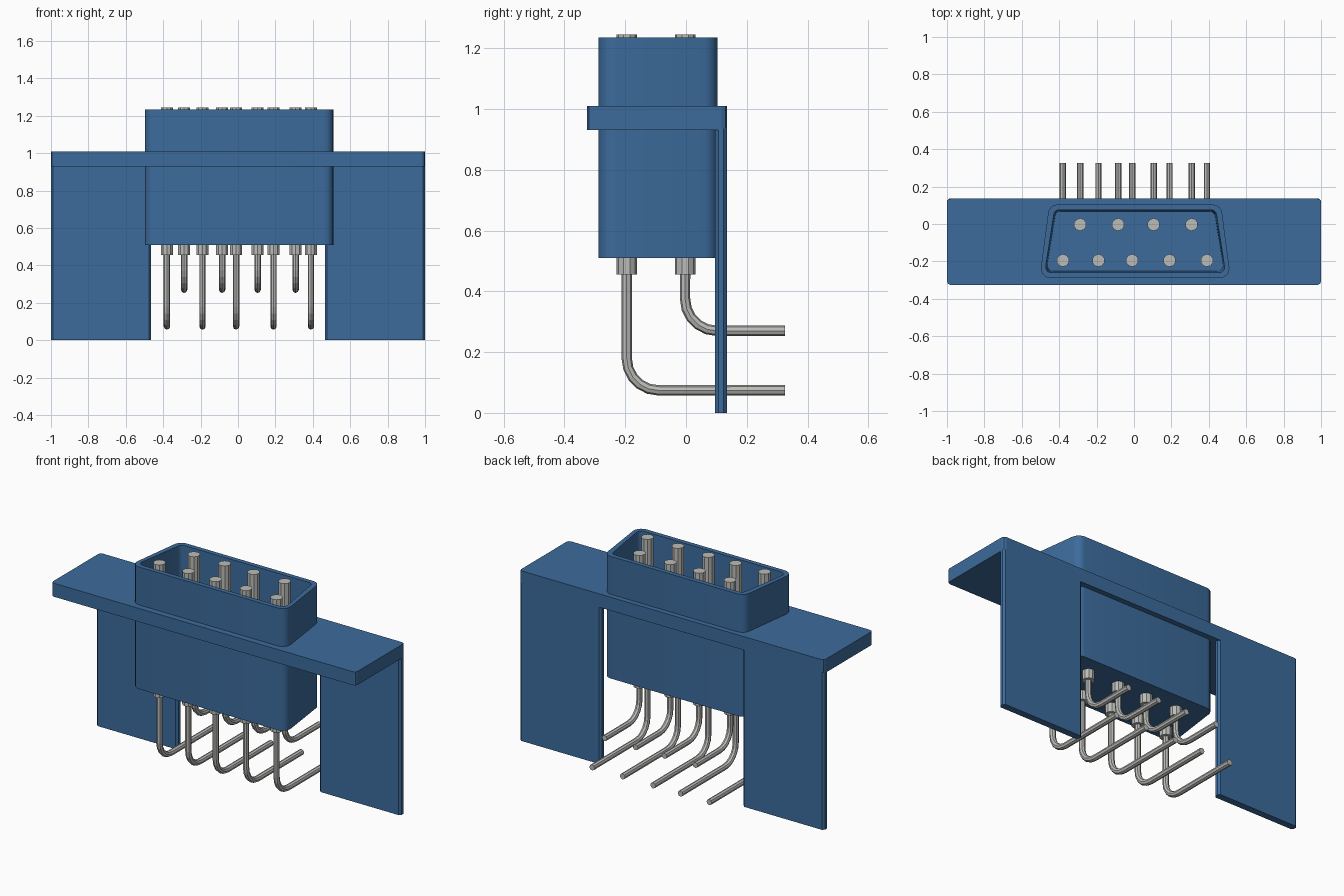
import bpy, bmesh, math
from mathutils import Vector

cube = bpy.data.objects.get("Cube")
if cube:
    bpy.data.objects.remove(cube, do_unlink=True)


def material(name, rgb):
    m = bpy.data.materials.new(name)
    m.use_nodes = True
    m.diffuse_color = (*rgb, 1)
    m.node_tree.nodes["Principled BSDF"].inputs["Base Color"].default_value = (*rgb, 1)
    return m


BLUE = material("steel blue", (0.045, 0.147, 0.33))
METAL = material("pin grey", (0.50, 0.50, 0.48))


def rounded(corners, radius, steps=5):
    """Counter-clockwise outline with every corner replaced by an arc."""
    pts = []
    for i, c in enumerate(corners):
        c = Vector(c)
        a = (Vector(corners[i - 1]) - c).normalized()
        b = (Vector(corners[(i + 1) % len(corners)]) - c).normalized()
        half = math.acos(a.dot(b)) / 2
        centre = c + (a + b).normalized() * radius / math.sin(half)
        start = c + a * radius / math.tan(half) - centre
        angle = math.atan2(start.y, start.x)
        sweep = math.pi - 2 * half
        for k in range(steps + 1):
            t = angle + sweep * k / steps
            pts.append(centre + radius * Vector((math.cos(t), math.sin(t))))
    return pts


def loft(name, rings, mat):
    """Closed solid through matching outlines, given as (outline, z)."""
    bm = bmesh.new()
    loops = [[bm.verts.new((p.x, p.y, z)) for p in ring] for ring, z in rings]
    n = len(loops[0])
    for low, high in zip(loops, loops[1:]):
        for i in range(n):
            j = (i + 1) % n
            bm.faces.new((low[i], low[j], high[j], high[i]))
    bm.faces.new(loops[0][::-1])
    bm.faces.new(loops[-1])
    bmesh.ops.recalc_face_normals(bm, faces=bm.faces)
    mesh = bpy.data.meshes.new(name)
    bm.to_mesh(mesh)
    bm.free()
    mesh.materials.append(mat)
    obj = bpy.data.objects.new(name, mesh)
    bpy.context.collection.objects.link(obj)
    return obj


def activate(obj):
    bpy.ops.object.select_all(action='DESELECT')
    obj.select_set(True)
    bpy.context.view_layer.objects.active = obj


def rect(x0, x1, y0, y1):
    return [(x0, y0), (x1, y0), (x1, y1), (x0, y1)]


def d_outline(inset, radius):
    i = inset
    return rounded([(-0.505 + i, -0.288 + i), (0.517 - i, -0.288 + i),
                    (0.465 - i, 0.104 - i), (-0.453 + i, 0.104 - i)], radius)


# Hollow D-shaped shell
shell = loft("shell", [(d_outline(0, 0.05), 0.51), (d_outline(0, 0.05), 1.235),
                       (d_outline(0.028, 0.03), 1.235), (d_outline(0.036, 0.03), 0.85)], BLUE)
activate(shell)
bpy.ops.object.shade_smooth_by_angle(angle=math.radians(30))

# Flange, opened where the shell passes through
outline = rounded(rect(-1, 1, -0.325, 0.135), 0.018, 2)
flange = loft("flange", [(outline, 0.93), (outline, 1.01)], BLUE)
hole = d_outline(0.014, 0.04)
cutter = loft("flange_cutter", [(hole, 0.8), (hole, 1.1)], BLUE)
cutter.hide_render = True
cut = flange.modifiers.new("opening", 'BOOLEAN')
cut.operation = 'DIFFERENCE'
cut.solver = 'EXACT'
cut.object = cutter
activate(flange)
bpy.ops.object.modifier_apply(modifier=cut.name)
bpy.data.objects.remove(cutter, do_unlink=True)

# Mounting legs on either side
for side, x0, x1 in (("right", -1, -0.465), ("left", 0.465, 1)):
    leg = rounded(rect(x0, x1, 0.095, 0.135), 0.012, 1)
    loft(side + "_leg", [(leg, 0), (leg, 0.935)], BLUE)


def pin(name, x, y, z):
    """Contact through the shell with a wire bent towards the back."""
    bpy.ops.mesh.primitive_cylinder_add(vertices=10, radius=0.034, depth=0.79,
                                        location=(x, y, 0.85))
    contact = bpy.context.object
    contact.name = name + "_contact"
    contact.data.materials.append(METAL)

    r = 0.105
    path = [(x, y, 0.47)]
    for k in range(6):
        a = math.radians(18 * k)
        path.append((x, y + r - r * math.cos(a), z + r - r * math.sin(a)))
    path.append((x, 0.325, z))
    curve = bpy.data.curves.new(name + "_wire", 'CURVE')
    curve.dimensions = '3D'
    curve.bevel_depth = 0.017
    curve.bevel_resolution = 2
    curve.use_fill_caps = True
    spline = curve.splines.new('POLY')
    spline.points.add(len(path) - 1)
    for point, co in zip(spline.points, path):
        point.co = (*co, 1)
    curve.materials.append(METAL)
    wire = bpy.data.objects.new(name + "_wire", curve)
    bpy.context.collection.objects.link(wire)
    activate(wire)
    bpy.ops.object.convert(target='MESH')
    bpy.ops.object.shade_flat()


# Two rows of pins
for i, x in enumerate((-0.38, -0.19, -0.01, 0.19, 0.39)):
    pin(f"front_pin_{i + 1}", x, -0.195, 0.074)
for i, x in enumerate((-0.288, -0.085, 0.105, 0.308)):
    pin(f"back_pin_{i + 1}", x, -0.003, 0.27)
